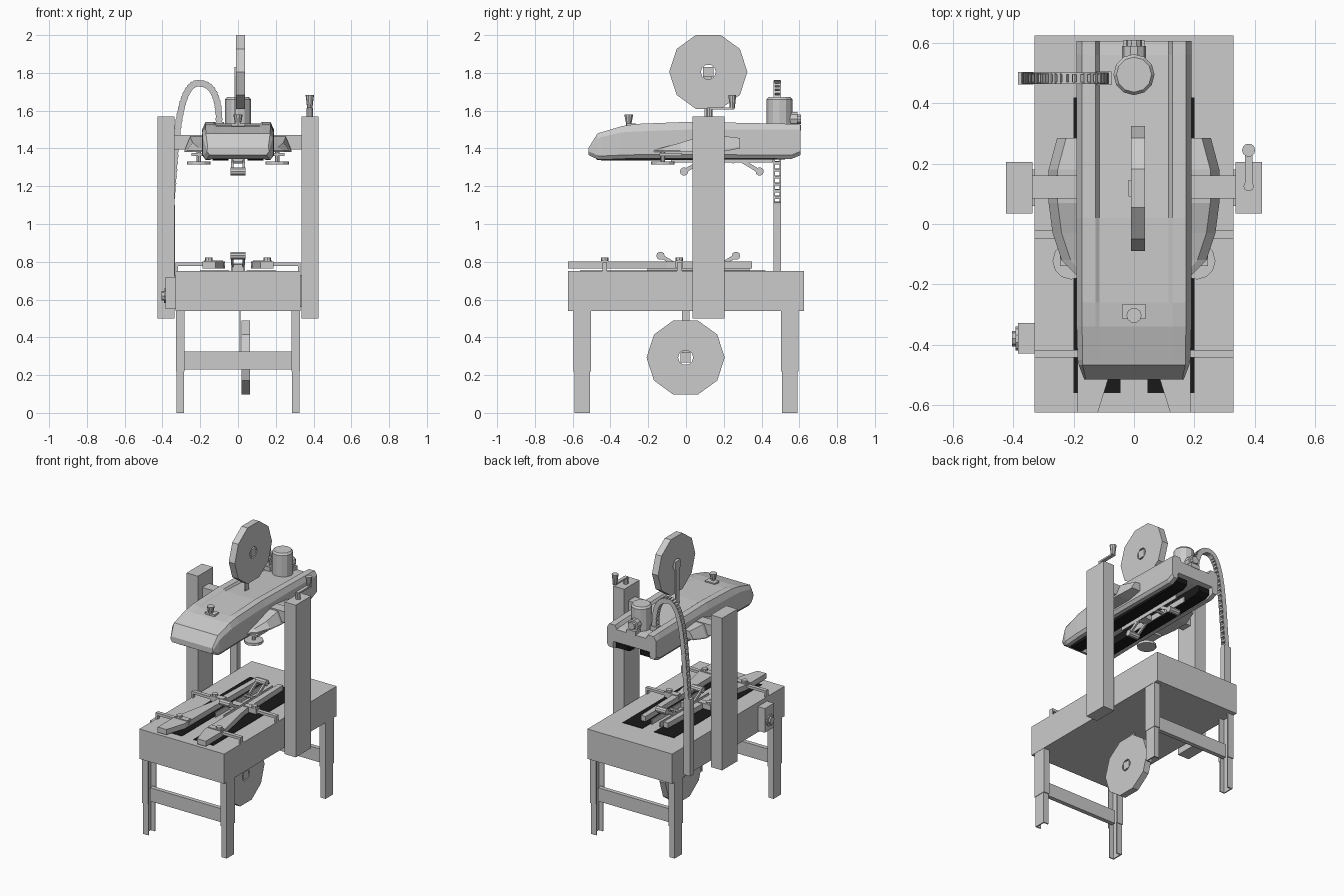
import bpy, bmesh
from math import cos, sin, pi
from mathutils import Vector
from mathutils.geometry import interpolate_bezier

if "Cube" in bpy.data.objects:
    bpy.data.objects.remove(bpy.data.objects["Cube"])


def finish(name, bm, color=None):
    bmesh.ops.recalc_face_normals(bm, faces=bm.faces)
    me = bpy.data.meshes.new(name)
    bm.to_mesh(me)
    bm.free()
    ob = bpy.data.objects.new(name, me)
    bpy.context.collection.objects.link(ob)
    if color:
        me.materials.append(color)
    return ob


def loft(name, rings, color=None, cap=True, closed=False):
    bm = bmesh.new()
    vs = [[bm.verts.new(p) for p in r] for r in rings]
    n = len(vs[0])
    pairs = list(zip(vs, vs[1:])) + ([(vs[-1], vs[0])] if closed else [])
    for a, b in pairs:
        for i in range(n):
            j = (i + 1) % n
            bm.faces.new((a[i], a[j], b[j], b[i]))
    if cap and not closed:
        bm.faces.new(vs[0])
        bm.faces.new(vs[-1])
    return finish(name, bm, color)


def prism(name, pts, axis, a, b, color=None):
    put = {'x': lambda p, t: (t, p[0], p[1]), 'y': lambda p, t: (p[0], t, p[1]),
           'z': lambda p, t: (p[0], p[1], t)}[axis]
    return loft(name, [[put(p, t) for p in pts] for t in (a, b)], color)


def box(name, x0, x1, y0, y1, z0, z1, color=None):
    return prism(name, [(x0, y0), (x1, y0), (x1, y1), (x0, y1)], 'z', z0, z1, color)


def cyl(name, c, axis, length, r0, r1=None, n=12):
    c, d = Vector(c), Vector(axis).normalized()
    q = d.to_track_quat('Z', 'Y')
    rings = []
    for t, r in ((0, r0), (length, r1 or r0)):
        rings.append([c + d * t + q @ Vector((r * cos(2 * pi * i / n), r * sin(2 * pi * i / n), 0))
                      for i in range(n)])
    return loft(name, rings)


black = bpy.data.materials.new("black_rubber")
black.diffuse_color = (0.01, 0.01, 0.01, 1)
black.use_nodes = True
black.node_tree.nodes["Principled BSDF"].inputs["Base Color"].default_value = black.diffuse_color

# Table, belts in its top, centre strip
box("table_body", -.33, .33, -.625, .625, .54, .75)
for s, side in ((-1, "left"), (1, "right")):
    box(side + "_table_belt", s * .045, s * .2, -.56, .42, .745, .753, black)
    # Flared guide rail with its cross bars and clamp knobs
    guide = [(.187, -.625), (.12, -.625), (.075, -.48), (.07, .35), (.105, .35), (.12, -.1), (.187, -.43)]
    prism(side + "_guide_rail", [(s * x, y) for x, y in guide], 'z', .765, .802)
    for y in (-.43, -.035):
        box(side + "_guide_bar", s * .07, s * .33, y - .013, y + .013, .778, .796)
        box(side + "_guide_bar_foot", s * .318, s * .33, y - .013, y + .013, .75, .796)
        box(side + "_guide_clamp", s * .08, s * .18, y - .02, y + .02, .77, .808)
        cyl(side + "_clamp_knob", (s * .155, y, .8), (0, 0, 1), .022, .02, n=8)
    # Channel legs with wider upper sleeve
    for e in (-1, 1):
        for nm, g, z0, z1 in (("leg_foot", 0, 0, .3), ("leg_sleeve", .006, .22, .54)):
            x0, x1 = .325 + g / 2, .285 - g / 2
            y0, y1, t = .59 + g, .508 - g, .008
            u = [(x1, y0), (x0, y0), (x0, y1), (x1, y1), (x1, y1 + t), (x0 - t, y1 + t),
                 (x0 - t, y0 - t), (x1, y0 - t)]
            prism(side + "_" + nm, [(s * x, e * y) for x, y in u], 'z', z0, z1)
    # Columns
    box(side + "_column", s * .337, s * .425, .035, .205, .5, 1.57)
    box(side + "_column_bracket", s * .325, s * .34, .06, .18, .56, .73)
    # Wing housing beside the upper arm: sloped front, curved outline
    wing = [(.255, .285, 1.455, .02), (.283, .18, 1.468, .0), (.283, .07, 1.462, .0),
            (.27, -.03, 1.43, .0), (.24, -.12, 1.405, .0), (.18, -.18, 1.392, .0)]
    loft(side + "_wing", [[(s * .15, y, 1.38 + k), (s * x, y, 1.38 + k), (s * x, y, 1.39 + k),
                           (s * max(x - .03, .16), y, z), (s * .15, y, z)] for x, y, z, k in wing])
    # Pressure disc below the wing
    cyl(side + "_press_disc", (s * .208, -.122, 1.314), (0, 0, 1), .017, .062, n=12)
    cyl(side + "_press_spindle", (s * .208, -.122, 1.33), (0, 0, 1), .06, .012, n=8)
    box(side + "_press_bracket", s * .17, s * .245, -.14, -.02, 1.36, 1.376)
    # Belts under the upper arm
    prism(side + "_upper_belt", [(-.47, 1.385), (-.49, 1.36), (-.47, 1.34), (-.43, 1.335), (.55, 1.343),
                                 (.585, 1.36), (.585, 1.395), (.55, 1.41)], 'x', s * .05, s * .135, black)
for e in (-1, 1):
    box("leg_crossbar", -.29, .29, e * .535, e * .565, .23, .325)
box("cross_beam", -.337, .337, .085, .16, 1.395, 1.472)

# Upper arm hull: y, half width, top half width, bottom, shoulder, top, recess depth, cavity depth
rings = []
for y, w, wt, zb, zs, zt, d, c in (
        (-.515, .165, .16, 1.365, 1.39, 1.405, 0, .001), (-.468, .183, .17, 1.342, 1.45, 1.48, 0, .001),
        (-.45, .187, .17, 1.34, 1.46, 1.485, 0, .06), (-.34, .19, .172, 1.345, 1.485, 1.518, .002, .06),
        (-.26, .19, .172, 1.347, 1.49, 1.53, .006, .06), (.02, .19, .172, 1.348, 1.5, 1.541, .01, .06),
        (.56, .19, .172, 1.345, 1.5, 1.53, .025, .06), (.607, .19, .172, 1.365, 1.5, 1.527, .028, .045)):
    half = [(.14, zb + c), (.145, zb), (w - .015, zb), (w, zb + .02), (w, zs), (wt, zt),
            (.127, zt), (.115, zt - d)]
    rings.append([(x, y, z) for x, z in half] + [(-x, y, z) for x, z in reversed(half)])
loft("upper_arm", rings)

# Knob on the arm
box("arm_knob_base", -.038, .038, -.315, -.265, 1.51, 1.532)
cyl("arm_knob_stem", (0, -.303, 1.52), (0, 0, 1), .025, .014, n=8)
cyl("arm_knob", (0, -.303, 1.54), (0, 0, 1), .04, .017, .025, n=10)

# Motor and gearbox
cyl("motor", (0, .495, 1.5), (0, 0, 1), .16, .068, n=12)
cyl("motor_cap", (0, .495, 1.66), (0, 0, 1), .013, .068, .058, n=12)
cyl("gear_housing", (0, .55, 1.555), (0, 1, 0), .04, .04, n=10)
cyl("gear_cap", (0, .59, 1.555), (0, 1, 0), .02, .026, n=10)
box("gear_mount", -.035, .035, .54, .61, 1.495, 1.525)


# Tape heads: two frame plates, tilted arms and rollers, mirrored about yc
def tape_head(name, yc, z, up):
    for s in (-1, 1):
        box(name + "_frame", s * .03, s * .037, yc - .27, yc + .27, z - .02, z + .02)
    box(name + "_block", -.03, .03, yc - .12, yc - .05, z - .015, z + .02)
    cyl(name + "_cross_rod", (-.037, yc + .06, z + up * .015), (1, 0, 0), .074, .01, n=8)
    for e in (-1, 1):
        for s in (-1, 1):
            a, b = (yc + e * .08, z - up * .005), (yc + e * .205, z + up * .07)
            t = .012
            prism(name + "_arm", [(a[0], a[1] - t), (b[0], b[1] - t), (b[0], b[1] + t), (a[0], a[1] + t)],
                  'x', s * .024, s * .036)
        cyl(name + "_roller", (-.04, yc + e * .2, z + up * .067), (1, 0, 0), .08, .022, n=10)


tape_head("lower_head", .065, .765, 1)
tape_head("upper_head", .19, 1.345, -1)


# Tape reels: decagonal discs with a centre hole, square axle and thin holder
def reel(name, x0, x1, y, z, hx, z0, z1):
    rings = [[(x, y + r * cos(pi * i / 5), z + r * sin(pi * i / 5)) for i in range(10)]
             for x, r in ((x0, .207), (x1, .207), (x1, .04), (x0, .04))]
    loft(name + "_reel", rings, closed=True)
    box(name + "_reel_axle", hx, x1, y - .027, y + .027, z - .027, z + .027)
    box(name + "_reel_holder", hx, hx + .007, y - .02, y + .02, z0, z1)


reel("upper", -.01, .037, .118, 1.805, -.019, 1.5, 1.82)
reel("lower", .018, .063, -.002, .293, .007, .28, .56)

# Crank on the right column
cyl("crank_shaft", (.38, .125, 1.56), (0, 0, 1), .055, .017, n=10)
prism("crank_arm", [(.368, .115), (.392, .115), (.392, .255), (.368, .255)], 'z', 1.607, 1.618)
cyl("crank_handle", (.38, .245, 1.612), (0, 0, 1), .07, .014, .022, n=10)

# Control box with switch knob
box("control_box", -.384, -.33, -.43, -.328, .55, .72)
cyl("switch_plate", (-.384, -.38, .62), (-1, 0, 0), .008, .04, n=10)
cyl("switch_knob", (-.39, -.38, .62), (-1, 0, 0), .014, .026, n=8)

# Cable post and arched ladder-type cable chain
box("cable_post", -.385, -.333, .463, .503, .56, 1.1)
V = lambda x, z: Vector((x, 0, z))
path = interpolate_bezier(V(-.1, 1.52), V(-.1, 1.65), V(-.12, 1.745), V(-.21, 1.745), 12)[:-1] + \
    interpolate_bezier(V(-.21, 1.745), V(-.335, 1.745), V(-.33, 1.3), V(-.357, 1.08), 24)
inner, outer = [], []
for i, p in enumerate(path):
    t = (path[min(i + 1, len(path) - 1)] - path[max(i - 1, 0)]).normalized()
    nrm = Vector((-t.z, 0, t.x))
    inner.append(p + nrm * .016)
    outer.append(p - nrm * .016)
    a, b = t * .007, nrm * .018
    prism("cable_chain_link", [((p + q).x, (p + q).z) for q in (a + b, a - b, -a - b, b - a)], 'y', .466, .5)
for y in (.464, .496):
    loft("cable_chain_side", [[o, n, n + Vector((0, .006, 0)), o + Vector((0, .006, 0))]
                              for o, n in zip(outer, inner)]).location.y = y
box("cable_chain_mount", -.125, -.075, .46, .506, 1.49, 1.54)
